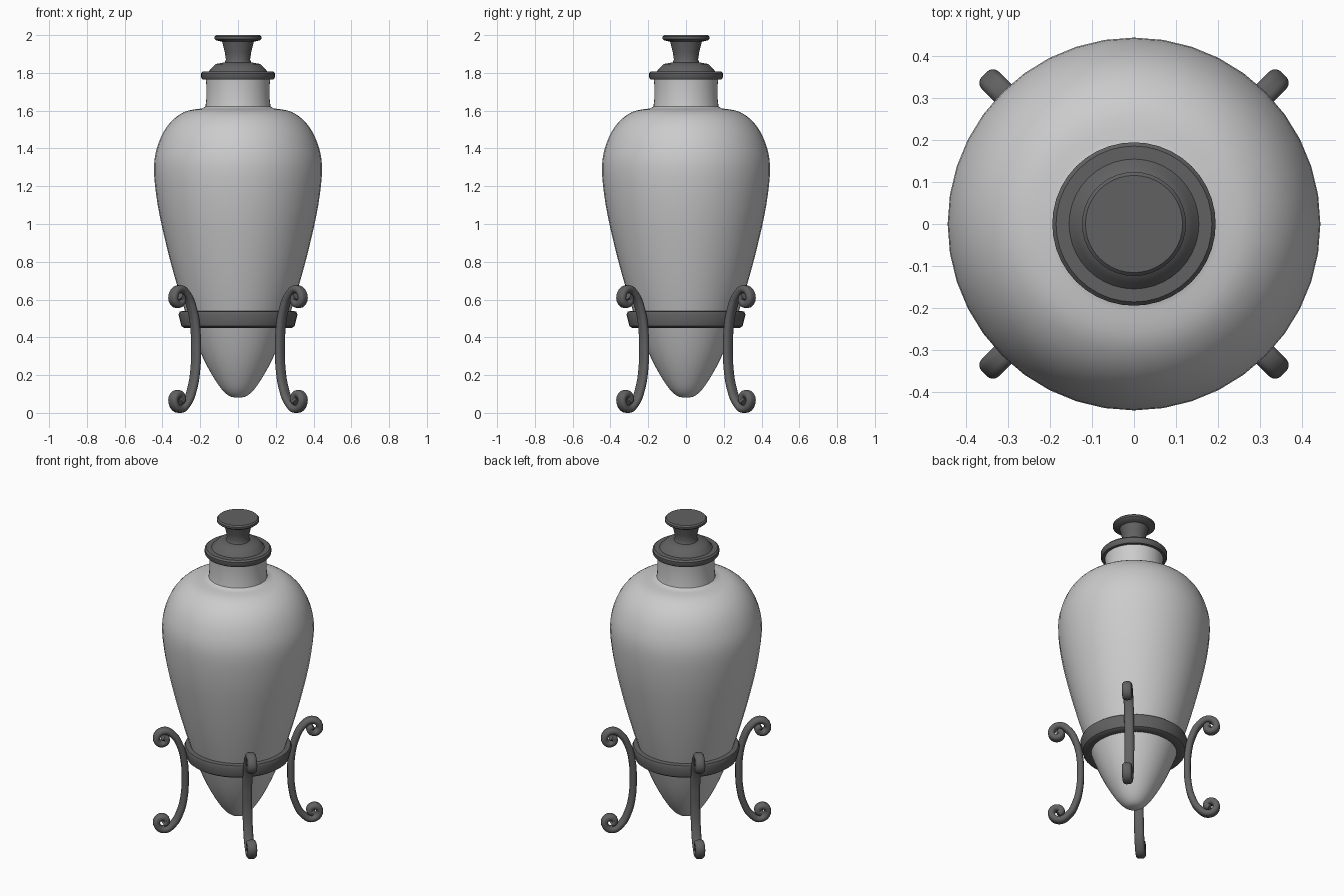
import bpy, math
from mathutils import Vector

if "Cube" in bpy.data.objects:
    bpy.data.objects.remove(bpy.data.objects["Cube"])


def material(name, v):
    m = bpy.data.materials.new(name)
    m.diffuse_color = (v, v, v, 1)
    m.use_nodes = True
    m.node_tree.nodes["Principled BSDF"].inputs["Base Color"].default_value = m.diffuse_color
    return m


PALE = material("pale_ceramic", 0.8)
DARK = material("dark_metal", 0.12)


def smooth_profile(pts, n=4):
    """Catmull-Rom resampling of a profile."""
    p = [Vector(q) for q in pts]
    p = [p[0]] + p + [p[-1]]
    out = []
    for a, b, c, d in zip(p, p[1:], p[2:], p[3:]):
        for i in range(n):
            t = i / n
            out.append(0.5 * (2 * b + (c - a) * t + (2 * a - 5 * b + 4 * c - d) * t * t
                              + (3 * b - a - 3 * c + d) * t ** 3))
    out.append(p[-1])
    return [tuple(q) for q in out]


def finish(ob, mat, angle=40):
    ob.data.materials.append(mat)
    bpy.ops.object.select_all(action='DESELECT')
    ob.select_set(True)
    bpy.context.view_layer.objects.active = ob
    if ob.type == 'CURVE':
        bpy.ops.object.convert(target='MESH')
    bpy.ops.object.shade_smooth_by_angle(angle=math.radians(angle))


def lathe(name, profile, mat, closed=False, seg=40):
    """Revolve an (r, z) profile, listed bottom to top, around z."""
    verts, rings = [], []
    for r, z in profile:
        k = 1 if r < 1e-4 else seg
        rings.append([len(verts) + i for i in range(k)])
        verts += [(r * math.cos(2 * math.pi * i / seg), r * math.sin(2 * math.pi * i / seg), z)
                  for i in range(k)]
    faces = []
    pairs = list(zip(rings, rings[1:])) + ([(rings[-1], rings[0])] if closed else [])
    for a, b in pairs:
        for i in range(seg):
            j = (i + 1) % seg
            f = [a[i % len(a)], a[j % len(a)], b[j % len(b)], b[i % len(b)]]
            faces.append(list(dict.fromkeys(f)))
    me = bpy.data.meshes.new(name)
    me.from_pydata(verts, [], faces)
    ob = bpy.data.objects.new(name, me)
    bpy.context.collection.objects.link(ob)
    finish(ob, mat)


# Pointed jar body with short neck
body = smooth_profile([(0, 0.08), (0.05, 0.092), (0.105, 0.15), (0.18, 0.28), (0.25, 0.45),
                       (0.315, 0.65), (0.375, 0.87), (0.425, 1.1), (0.445, 1.3), (0.42, 1.43),
                       (0.365, 1.53), (0.285, 1.593), (0.19, 1.612)])
lathe("jar_body", body + [(0.172, 1.622), (0.168, 1.66), (0.168, 1.74), (0.172, 1.78), (0, 1.78)], PALE)

# Lid with stepped dome and flared knob
lathe("lid", [(0, 1.765), (0.188, 1.765), (0.195, 1.775), (0.195, 1.798), (0.186, 1.808),
              (0.155, 1.808), (0.14, 1.825), (0.118, 1.847), (0.07, 1.856), (0.064, 1.87),
              (0.07, 1.91), (0.084, 1.965), (0.115, 1.972), (0.124, 1.98), (0.124, 1.992),
              (0.116, 2.0), (0, 2.0)], DARK)

# Stand ring hugging the body
lathe("stand_ring", [(0.245, 0.452), (0.285, 0.45), (0.3, 0.46), (0.315, 0.52), (0.308, 0.537),
                     (0.28, 0.54)], DARK, closed=True)

# Four C-shaped legs with a scroll at each end
half = [(0.32, 0.45), (0.342, 0.545), (0.383, 0.622), (0.44, 0.656), (0.483, 0.622),
        (0.472, 0.582), (0.438, 0.58), (0.427, 0.606), (0.445, 0.618)]
MID = 0.338
path = [(r, 2 * MID - z) for r, z in reversed(half)] + [(0.314, MID)] + half
for k, where in enumerate(["back_right", "back_left", "front_left", "front_right"]):
    cu = bpy.data.curves.new("leg_" + where, 'CURVE')
    cu.dimensions = '3D'
    cu.fill_mode = 'FULL'
    cu.resolution_u = 6
    cu.extrude, cu.bevel_depth, cu.bevel_resolution = 0.009, 0.02, 3
    cu.use_fill_caps = True
    sp = cu.splines.new('BEZIER')
    sp.bezier_points.add(len(path) - 1)
    for bp, (r, z) in zip(sp.bezier_points, path):
        bp.co = (r, z, 0)
        bp.handle_left_type = bp.handle_right_type = 'AUTO'
    ob = bpy.data.objects.new("leg_" + where, cu)
    ob.rotation_euler = (math.pi / 2, 0, math.radians(45 + 90 * k))
    bpy.context.collection.objects.link(ob)
    finish(ob, DARK)
